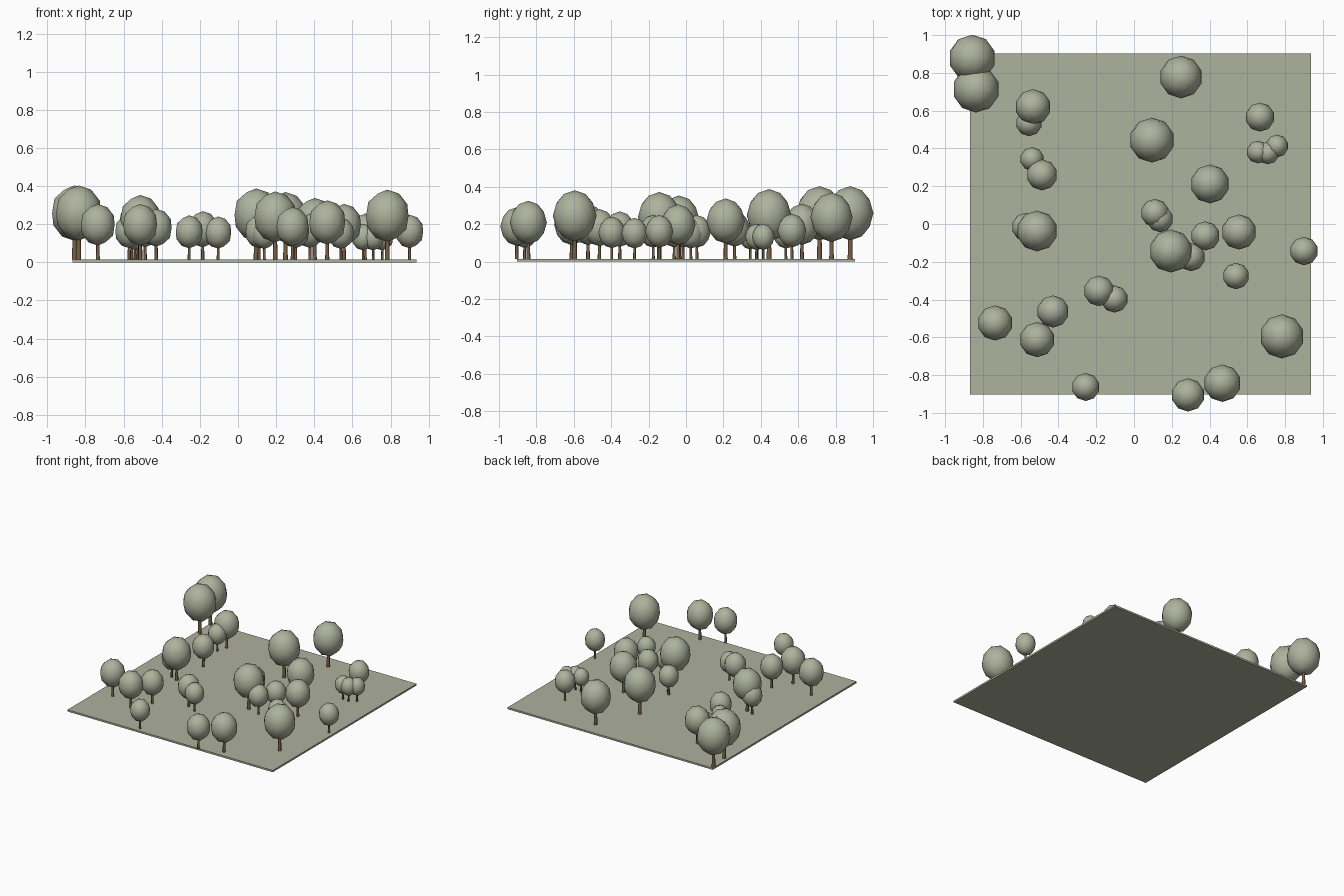
import bpy, math
from mathutils import Matrix

GROUND_TOP = 0.014


def material(name, rgb):
    m = bpy.data.materials.new(name)
    m.diffuse_color = (*rgb, 1)
    return m


sage = material("sage green", (0.42, 0.445, 0.335))
bark = material("bark brown", (0.19, 0.12, 0.065))


def finish(name, mat, smooth=True):
    ob = bpy.context.object
    ob.name = name
    ob.data.materials.append(mat)
    if smooth:
        bpy.ops.object.shade_smooth_by_angle(angle=math.radians(50))
    return ob


# Thin square ground slab
bpy.ops.mesh.primitive_cube_add(size=1, location=(0.035, 0, GROUND_TOP / 2))
ground = finish("ground", sage, False)
ground.data.transform(Matrix.Diagonal((1.805, 1.805, GROUND_TOP, 1)))

# Trees as (x, y, crown radius); every other size follows the radius
trees = [
    (-.857, .878, .124), (-.836, .714, .124), (-.534, .62, .094), (-.556, .534, .069),
    (-.54, .344, .063), (-.487, .26, .082), (-.571, -.016, .076), (-.513, -.037, .108),
    (.249, .778, .113), (.095, .444, .119), (.667, .566, .077), (.656, .381, .06),
    (.709, .376, .06), (.757, .413, .06), (.402, .212, .103), (.111, .058, .075),
    (.138, .026, .07), (.195, -.143, .114), (.378, -.063, .077), (.302, -.175, .075),
    (.556, -.042, .093), (.9, -.143, .075), (.54, -.275, .07), (-.185, -.354, .081),
    (-.104, -.397, .072), (-.429, -.463, .085), (-.735, -.524, .093), (-.513, -.612, .093),
    (.783, -.595, .117), (-.256, -.863, .074), (.286, -.905, .088), (.468, -.843, .099),
]

for i, (x, y, r) in enumerate(trees, 1):
    # Egg-shaped low-poly crown
    bpy.ops.mesh.primitive_ico_sphere_add(subdivisions=2, radius=r,
                                          location=(x, y, GROUND_TOP + 1.97 * r))
    crown = finish(f"crown_{i}", sage)
    crown.data.transform(Matrix.Diagonal((1, 1, 1.17, 1)))
    # Tapered trunk reaching into the crown
    h = 1.2 * r
    bpy.ops.mesh.primitive_cone_add(vertices=8, radius1=0.11 * r, radius2=0.085 * r, depth=h,
                                    location=(x, y, GROUND_TOP + h / 2))
    finish(f"trunk_{i}", bark)
